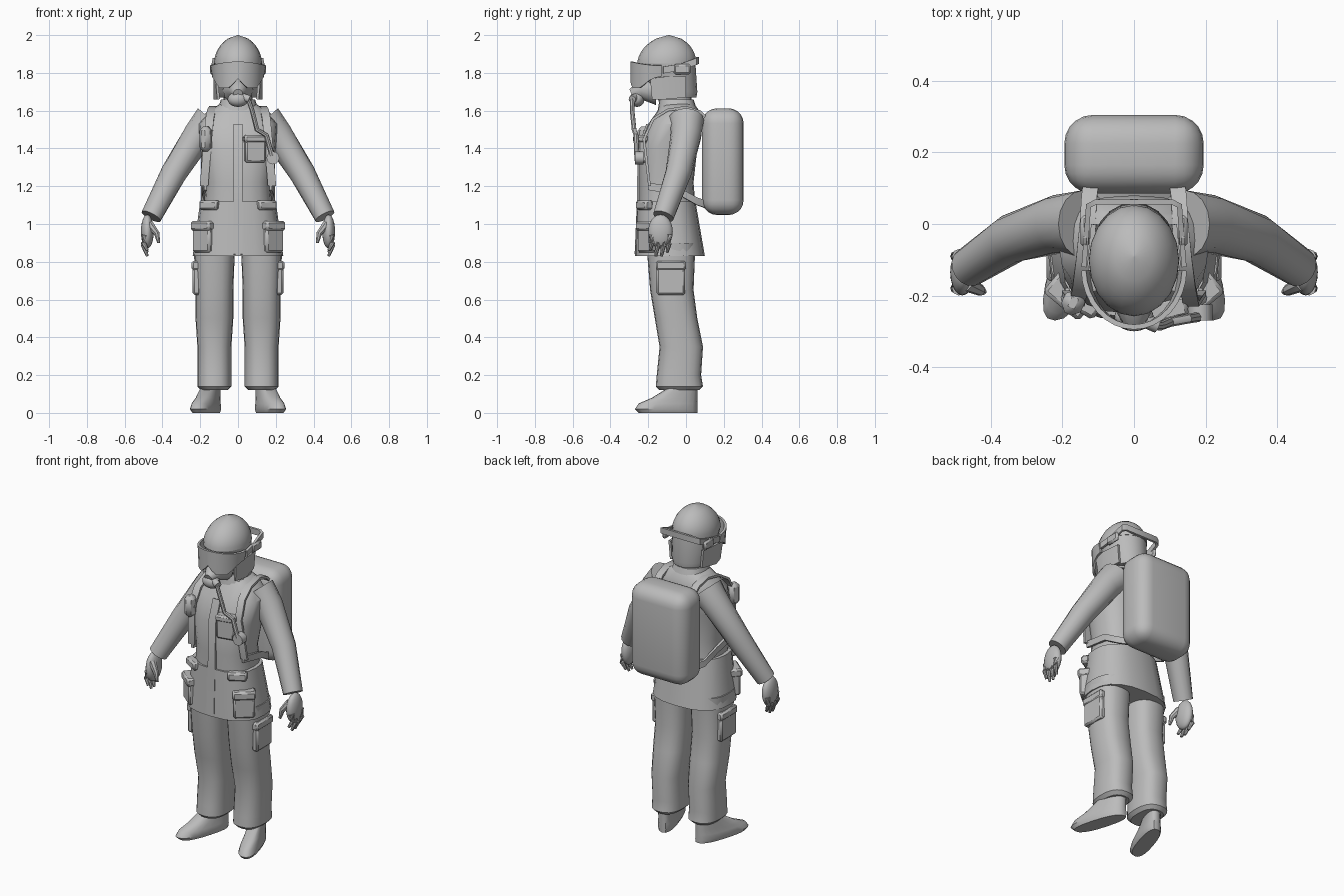
import bpy, bmesh, math
from mathutils import Vector, Matrix

cube = bpy.data.objects.get("Cube")
if cube:
    bpy.data.objects.remove(cube)

colour = (0.5, 0.5, 0.5, 1)
grey = bpy.data.materials.new("plain grey")
grey.use_nodes = True
grey.diffuse_color = colour
grey.node_tree.nodes["Principled BSDF"].inputs["Base Color"].default_value = colour
parts = []


def add_object(name, bm):
    bmesh.ops.recalc_face_normals(bm, faces=bm.faces)
    mesh = bpy.data.meshes.new(name)
    bm.to_mesh(mesh)
    mesh.materials.append(grey)
    obj = bpy.data.objects.new(name, mesh)
    bpy.context.collection.objects.link(obj)
    parts.append(obj)


def finish(name, bm, pair):
    """Make one object, or a left and a right one mirrored across x."""
    add_object("left_" + name if pair else name, bm)
    if pair:
        bmesh.ops.scale(bm, vec=(-1, 1, 1), verts=bm.verts)
        add_object("right_" + name, bm)
    bm.free()


def skin(name, loops, pair):
    """Join loops of points into a closed skin."""
    bm = bmesh.new()
    rows = [[bm.verts.new(p) for p in loop] for loop in loops]
    sides = len(rows[0])
    for low, high in zip(rows, rows[1:]):
        for k in range(sides):
            bm.faces.new((low[k - 1], low[k], high[k], high[k - 1]))
    bm.faces.new(rows[0])
    bm.faces.new(rows[-1])
    finish(name, bm, pair)


def outline(sides, power):
    """Unit superellipse: power 2 is round, higher is squarer."""
    def bend(v):
        return math.copysign(abs(v) ** (2 / power), v)
    turns = [math.tau * k / sides for k in range(sides)]
    return [(bend(math.cos(a)), bend(math.sin(a))) for a in turns]


def stack(name, rows, x=0, splay=0, sides=20, power=2.5, pair=False):
    """Level rings given as (height, half width, front, back)."""
    loops = []
    for z, wide, front, back in rows:
        loop = []
        for u, v in outline(sides, power):
            y = (front + back) / 2 + v * (back - front) / 2
            loop.append((x + u * wide - splay * y, y, z))
        loops.append(loop)
    skin(name, loops, pair)


def tube(name, points, start, end, sides=12, pair=False):
    """Round tube along points, tapering from one radius to the other."""
    points = [Vector(p) for p in points]
    last = len(points) - 1
    loops = []
    for i, p in enumerate(points):
        along = points[min(i + 1, last)] - points[max(i - 1, 0)]
        frame = along.to_track_quat("Z", "Y")
        radius = start + (end - start) * i / last
        loops.append([p + frame @ Vector((u, v, 0)) * radius
                      for u, v in outline(sides, 2)])
    skin(name, loops, pair)


def ball(name, centre, radii, pair=False):
    bm = bmesh.new()
    place = Matrix.Translation(centre) @ Matrix.Diagonal((*radii, 1))
    bmesh.ops.create_uvsphere(bm, u_segments=20, v_segments=12, radius=1, matrix=place)
    finish(name, bm, pair)


def box(name, centre, size, turn=0, bevel=0.01, segments=1, pair=False):
    bm = bmesh.new()
    place = (Matrix.Translation(centre) @ Matrix.Rotation(math.radians(turn), 4, "Z")
             @ Matrix.Diagonal((*size, 1)))
    bmesh.ops.create_cube(bm, size=1, matrix=place)
    bmesh.ops.bevel(bm, geom=bm.edges[:], offset=bevel, segments=segments,
                    profile=0.5, affect="EDGES")
    finish(name, bm, pair)


def sheet(name, edges, thick=0.014, pair=False):
    """Thin band between pairs of edge points."""
    bm = bmesh.new()
    rows = [(bm.verts.new(a), bm.verts.new(b)) for a, b in edges]
    for (a, b), (c, d) in zip(rows, rows[1:]):
        bm.faces.new((a, b, d, c))
    bmesh.ops.recalc_face_normals(bm, faces=bm.faces)
    bmesh.ops.solidify(bm, geom=bm.faces[:], thickness=thick)
    finish(name, bm, pair)


def strap(name, points, half, pair=False):
    half = Vector(half)
    sheet(name, [(Vector(p) - half, Vector(p) + half) for p in points], pair=pair)


# Jacket: flared skirt, chest and collar
stack("jacket_skirt", [(.83, .24, -.27, .1), (1.12, .2, -.26, .05)])
stack("jacket_chest", [(1.1, .18, -.25, .05), (1.22, .17, -.25, .04), (1.4, .2, -.25, .06),
                       (1.53, .21, -.2, .08), (1.6, .15, -.15, .07), (1.64, .09, -.13, .04)])
stack("collar", [(1.6, .11, -.15, .06), (1.66, .09, -.14, .04)])
strap("front_placket", [(0, -.272, .84), (0, -.26, 1.12), (0, -.256, 1.4), (0, -.21, 1.53)],
      (.025, 0, 0))

# Sleeves, with the wrist shared by the hands
wrist = Vector((.46, -.12, 1.04))
tube("sleeve", [(.14, 0, 1.55), (.21, 0, 1.47), (.34, -.04, 1.27), wrist],
     .095, .056, sides=16, pair=True)

# Hands with four curled fingers and a thumb
palm = wrist + Vector((.02, -.015, -.08))
ball("palm", palm, (.034, .065, .09), pair=True)
for i, drop in enumerate((.08, .11, .11, .09)):
    knuckle = palm + Vector((.01, .03 * i - .045, -.02))
    bend = knuckle + Vector((.01, 0, -drop / 2))
    tube("finger_" + str(i + 1), [knuckle, bend, knuckle - Vector((.01, .01, drop))],
         .02, .008, sides=8, pair=True)
tube("thumb", [palm + Vector((-.01, -.03, .04)), (.43, -.185, .95), (.42, -.19, .9)],
     .024, .008, sides=8, pair=True)

# Trouser legs with gathered hems and thigh pockets
stack("trouser_leg", [(.12, .07, -.14, .07), (.14, .09, -.16, .09), (.2, .09, -.155, .08),
                      (.35, .09, -.14, .09), (.5, .1, -.165, .06), (.65, .1, -.19, .04),
                      (.9, .11, -.21, .05)], x=.125, pair=True)
box("thigh_pocket", (.22, -.08, .71), (.04, .15, .17), pair=True)
box("thigh_pocket_flap", (.22, -.08, .78), (.05, .16, .05), pair=True)

# Shoes splayed outward
stack("shoe", [(0, .05, -.25, .06), (.02, .06, -.27, .06), (.05, .055, -.25, .06),
               (.08, .05, -.18, .06), (.13, .045, -.1, .06)], x=.14, splay=.3, pair=True)

# Jacket pockets
box("hip_pocket", (.18, -.2, .92), (.12, .06, .14), turn=40, pair=True)
box("hip_pocket_flap", (.18, -.2, .99), (.13, .08, .05), turn=40, pair=True)
box("waist_tab", (.15, -.22, 1.1), (.11, .05, .05), turn=30, pair=True)
box("chest_pocket", (.09, -.24, 1.39), (.11, .05, .13), turn=12)
box("chest_pocket_flap", (.09, -.24, 1.45), (.12, .06, .04), turn=12)
box("radio_pouch", (-.17, -.22, 1.45), (.06, .07, .13), turn=-25, bevel=.02)

# Helmet: pointed egg dome over a neck guard
dome = []
for i in range(9):
    rise = i / 8
    girth = (1 - rise ** 2) ** .6 + .02
    middle = -.1 + .01 * rise
    dome.append((1.85 + .15 * rise, .124 * girth, middle - .155 * girth, middle + .15 * girth))
stack("helmet_dome", dome, power=2)
stack("neck_guard", [(1.67, .1, -.15, .055), (1.7, .115, -.19, .06), (1.85, .125, -.255, .05)],
      power=2)
stack("neck", [(1.6, .07, -.13, .03), (1.7, .08, -.16, .03)])
sheet("neck_guard_flap", [((.11, -.18, 1.66), (.12, -.19, 1.77)),
                          ((.13, -.11, 1.66), (.13, -.11, 1.78)),
                          ((.11, 0, 1.67), (.12, 0, 1.78))], pair=True)

# Visor: curved band with a nose notch, narrowing to the sides
visor = []
for i in range(-8, 9):
    a = math.radians(i * 11)
    x, y = .148 * math.sin(a), -.125 - .17 * math.cos(a)
    low = 1.72 + max(0, .05 - abs(x)) + max(0, abs(x) - .11) * 1.6
    visor.append(((x * .93, y, low), (x, y, 1.86 - x * x)))
sheet("visor", visor)

# Raised strap from the visor around the back
side = [(.147, -.12, 1.815), (.14, -.03, 1.83), (.134, .055, 1.86), (.11, .068, 1.866)]
strap("visor_strap", side + [(-x, y, z) for x, y, z in reversed(side)], (0, 0, .018))
box("strap_clip", (.137, -.02, 1.82), (.025, .09, .055), pair=True)

# Breathing mask, regulator, hose and gauge
tube("mask", [(0, -.16, 1.71), (0, -.24, 1.71), (0, -.29, 1.69)], .08, .025)
ball("regulator", (0, -.26, 1.66), (.055, .04, .04))
tube("regulator_port", [(.03, -.27, 1.67), (.065, -.285, 1.66)], .02, .02)
tube("air_hose", [(.055, -.285, 1.66), (.075, -.285, 1.6), (.1, -.275, 1.5),
                  (.15, -.265, 1.47), (.18, -.26, 1.36)], .012, .014, sides=8)
gauge = Vector((.185, -.225, 1.35))
tube("pressure_gauge", [gauge, gauge - Vector((0, .045, 0))], .034, .034)

# Backpack unit with wide rounded corners
box("air_pack", (0, .195, 1.33), (.39, .22, .565), bevel=.08, segments=5)

# Harness over the shoulders and around the waist
buckle = (.18, -.2, 1.2)
strap("shoulder_strap", [(.12, .12, 1.56), (.125, .08, 1.6), (.13, 0, 1.625), (.14, -.1, 1.61),
                         (.15, -.18, 1.56), (.16, -.23, 1.45), buckle],
      (.022, 0, 0), pair=True)
strap("waist_strap", [(.12, .12, 1.1), (.17, .06, 1.12), (.19, -.03, 1.17), buckle],
      (0, 0, .02), pair=True)

# Smooth shading that keeps the sharp edges
bpy.ops.object.select_all(action="DESELECT")
for part in parts:
    part.select_set(True)
bpy.context.view_layer.objects.active = parts[0]
bpy.ops.object.shade_smooth_by_angle(angle=math.radians(40))
